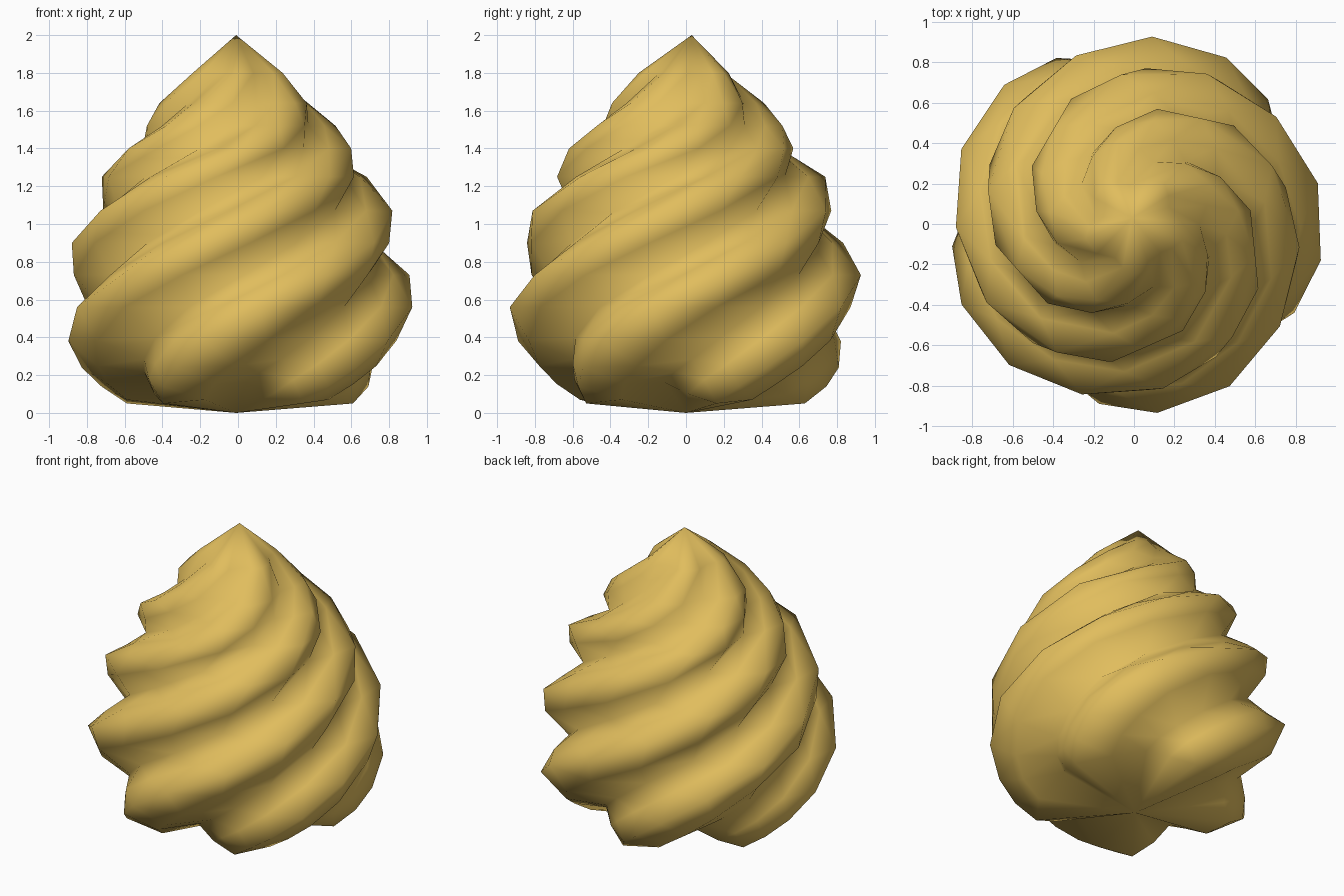
import bpy, bmesh, math

if "Cube" in bpy.data.objects:
    bpy.data.objects.remove(bpy.data.objects["Cube"])

# Golden cream material
gold = bpy.data.materials.new("golden cream")
gold.diffuse_color = (0.75, 0.51, 0.11, 1)
gold.use_nodes = True
gold.node_tree.nodes["Principled BSDF"].inputs["Base Color"].default_value = gold.diffuse_color

LOBES = 5
# Leaning star section: (fraction of lobe pitch, radius factor, lift of bottom ring)
SECTION = [(0.0, 1.0, 0.0), (0.30, 0.935, 0.02), (0.61, 0.77, 0.11), (0.81, 0.885, 0.05)]

# Rings up the swirl: height, ridge radius, twist of one ridge in degrees
RINGS = [
    (0.05, 0.63, -57), (0.14, 0.745, -50), (0.24, 0.83, -41), (0.38, 0.905, -29),
    (0.56, 0.94, -11), (0.73, 0.93, 12.5), (0.90, 0.88, 37),
    (1.07, 0.825, 64), (1.25, 0.74, 95), (1.40, 0.62, 129),
    (1.52, 0.52, 151), (1.64, 0.42, 172), (1.80, 0.25, 197),
]

bm = bmesh.new()


def ring(z, radius, twist, lift):
    verts = []
    for lobe in range(LOBES):
        for frac, k, up in SECTION:
            a = math.radians(twist + (lobe + frac) * 360 / LOBES)
            r = radius * k
            verts.append(bm.verts.new((r * math.cos(a), r * math.sin(a), z + up * lift)))
    return verts


# Twisted fluted sides; valleys are lifted off the base, fading out upwards
LIFT = [1.0, 0.7, 0.4, 0.15]
rings = [ring(*r, LIFT[i] if i < len(LIFT) else 0) for i, r in enumerate(RINGS)]
n = len(rings[0])
for lower, upper in zip(rings, rings[1:]):
    for i in range(n):
        j = (i + 1) % n
        # split along the short diagonal so the twist stays smooth
        bm.faces.new((lower[i], lower[j], upper[i]))
        bm.faces.new((lower[j], upper[j], upper[i]))

# Pointed tip and shallow underside
tip = bm.verts.new((-0.01, 0.03, 2.0))
base = bm.verts.new((-0.01, 0.0, 0.0))
for i in range(n):
    j = (i + 1) % n
    bm.faces.new((rings[-1][i], rings[-1][j], tip))
    bm.faces.new((rings[0][j], rings[0][i], base))

for f in bm.faces:
    f.smooth = True
bmesh.ops.recalc_face_normals(bm, faces=bm.faces)

mesh = bpy.data.meshes.new("cream_swirl")
bm.to_mesh(mesh)
bm.free()
mesh.materials.append(gold)
swirl = bpy.data.objects.new("cream_swirl", mesh)
bpy.context.collection.objects.link(swirl)
